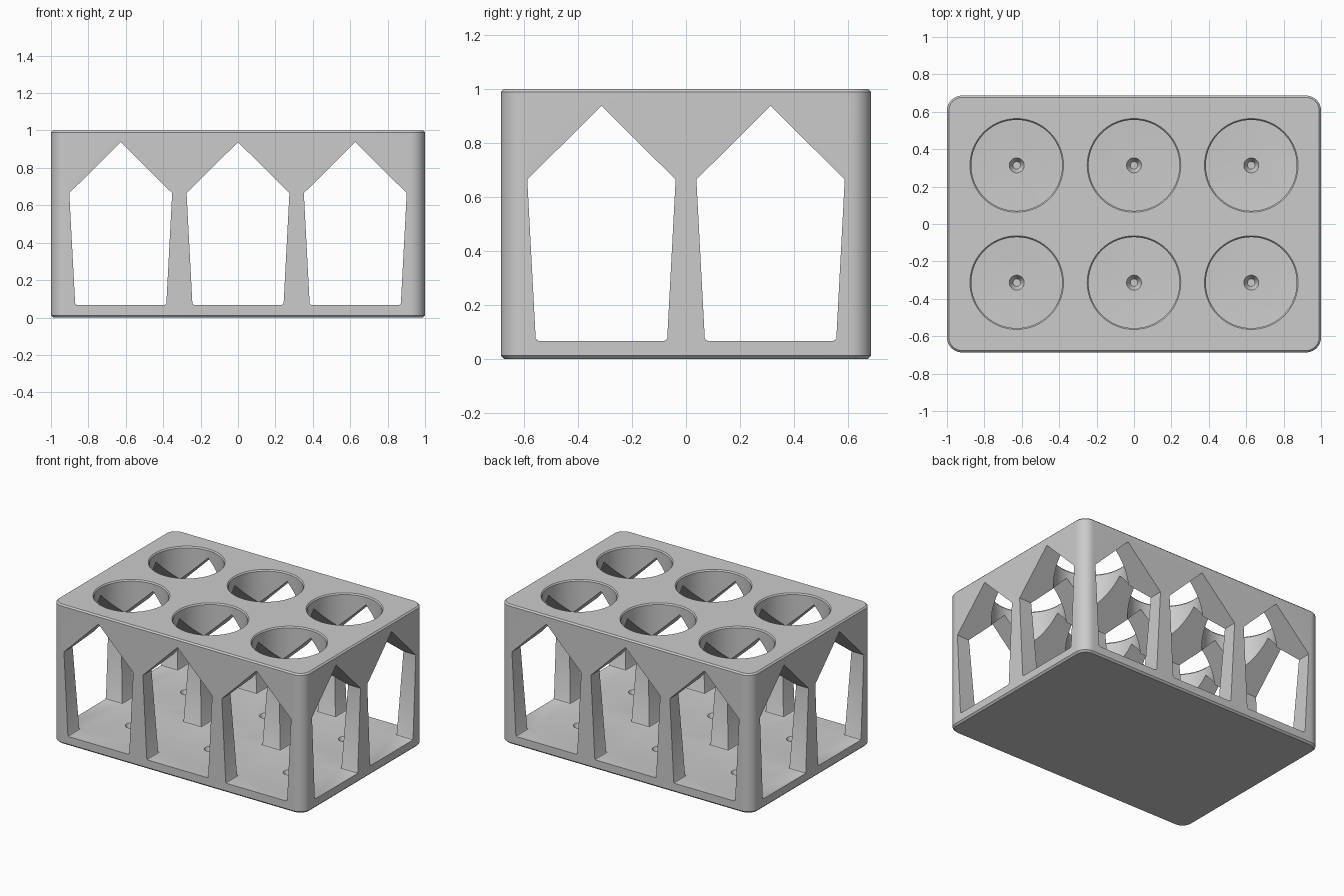
import bpy, bmesh
from math import sin, cos, pi, radians

if "Cube" in bpy.data.objects:
    bpy.data.objects.remove(bpy.data.objects["Cube"])

P = 0.627                 # spacing of the cells
HX, HY = 1.0, 0.6865      # half sizes of the block
FLOOR = 0.067


def mesh_object(name, bm):
    bmesh.ops.recalc_face_normals(bm, faces=bm.faces)
    me = bpy.data.meshes.new(name)
    bm.to_mesh(me)
    bm.free()
    ob = bpy.data.objects.new(name, me)
    bpy.context.collection.objects.link(ob)
    return ob


def skin(name, rings):
    """Join closed rings of points and cap both ends."""
    bm = bmesh.new()
    loops = [[bm.verts.new(p) for p in r] for r in rings]
    n = len(loops[0])
    for a, b in zip(loops, loops[1:]):
        for i in range(n):
            j = (i + 1) % n
            bm.faces.new((a[i], a[j], b[j], b[i]))
    bm.faces.new(loops[0][::-1])
    bm.faces.new(loops[-1])
    return mesh_object(name, bm)


def rounded_rect(inset, z, r=0.08, seg=10):
    pts = []
    for k, (sx, sy) in enumerate([(1, 1), (-1, 1), (-1, -1), (1, -1)]):
        for i in range(seg + 1):
            a = (k + i / seg) * pi / 2
            pts.append((sx * (HX - r) + (r - inset) * cos(a),
                        sy * (HY - r) + (r - inset) * sin(a), z))
    return pts


# Block with rounded corners and chamfered top and bottom
rack = skin("tube_rack", [rounded_rect(i, z) for i, z in
                          [(0.012, 0), (0, 0.012), (0, 0.99), (0.01, 1)]])

# Pointed window outline, slightly eased at the floor corners
half = [(0.233, FLOOR), (0.240, FLOOR + 0.003), (0.244, FLOOR + 0.010),
        (0.275, 0.665)]
outline = half + [(0, 0.938)] + [(-u, z) for u, z in reversed(half)]


def tunnel(offset, along_x):
    def ring(t):
        return [(t, u + offset, z) if along_x else (u + offset, t, z)
                for u, z in outline]
    return skin("window_cutter", [ring(-1.3), ring(1.3)])


def well(cx, cy, seg=96):
    """Round hole with a chamfered mouth and a small conical floor dimple."""
    prof = [(0.02, 0.03), (0.04, FLOOR), (0.04, 0.4), (0.243, 0.4),
            (0.243, 0.991), (0.262, 1.015)]
    return skin("well_cutter", [
        [(cx + r * cos(2 * pi * i / seg), cy + r * sin(2 * pi * i / seg), z)
         for i in range(seg)] for r, z in prof])


cutters = [tunnel(x, False) for x in (-P, 0, P)]
cutters += [tunnel(y, True) for y in (-P / 2, P / 2)]
cutters += [well(x, y) for x in (-P, 0, P) for y in (-P / 2, P / 2)]

# Cut the windows and wells
bpy.context.view_layer.objects.active = rack
for c in cutters:
    c.hide_render = True
    m = rack.modifiers.new("cut", 'BOOLEAN')
    m.operation, m.solver, m.object = 'DIFFERENCE', 'EXACT', c
    bpy.ops.object.modifier_apply(modifier=m.name)
    bpy.data.objects.remove(c, do_unlink=True)

bpy.ops.object.select_all(action='DESELECT')
rack.select_set(True)
bpy.ops.object.shade_smooth_by_angle(angle=radians(30))
